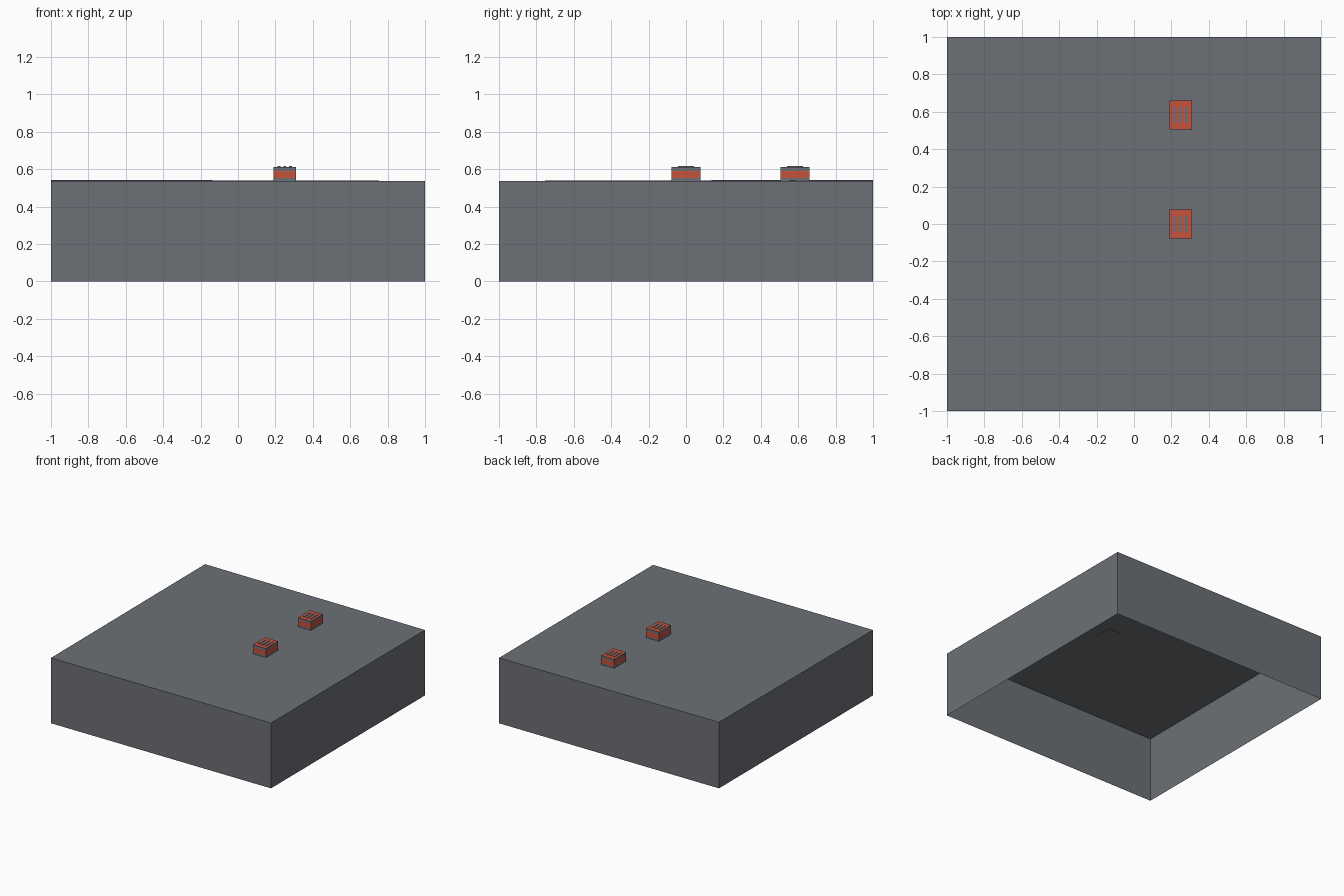
import bpy
import bmesh
from mathutils import Vector

cube = bpy.data.objects.get("Cube")
if cube:
    bpy.data.objects.remove(cube, do_unlink=True)


def material(name, color):
    mat = bpy.data.materials.new(name)
    mat.use_nodes = True
    mat.diffuse_color = color
    mat.node_tree.nodes["Principled BSDF"].inputs["Base Color"].default_value = color
    return mat


slate = material("slate grey", (0.15, 0.16, 0.18, 1))
brick = material("brick red", (0.56, 0.085, 0.045, 1))


def finish(name, bm, materials):
    mesh = bpy.data.meshes.new(name)
    bm.to_mesh(mesh)
    bm.free()
    for mat in materials:
        mesh.materials.append(mat)
    obj = bpy.data.objects.new(name, mesh)
    bpy.context.collection.objects.link(obj)
    return obj


def box_mesh(low, high):
    low, high = Vector(low), Vector(high)
    bm = bmesh.new()
    bmesh.ops.create_cube(bm, size=1)
    for v in bm.verts:
        v.co = (low + high) / 2 + v.co * (high - low)
    return bm


# Ground block: a thin shell, open underneath, with one slightly raised corner
TOP = 0.537
bm = box_mesh((-1, -1, 0), (1, 1, TOP))
bm.normal_update()
bmesh.ops.delete(bm, geom=[f for f in bm.faces if f.normal.z < -0.5], context="FACES")
for v in bm.verts:
    if v.co.x < 0 < v.co.y and v.co.z > 0.1:
        v.co.z += 0.006
finish("ground_block", bm, [slate])


def building(prefix, x, y):
    half_x, half_y, roof = 0.059, 0.078, 0.612
    # Body, cut into bands: grey base, red middle, grey parapet, red roof
    bm = box_mesh((x - half_x, y - half_y, TOP - 0.002), (x + half_x, y + half_y, roof))
    for z in (0.552, 0.591):
        bmesh.ops.bisect_plane(bm, geom=bm.verts[:] + bm.edges[:] + bm.faces[:],
                               plane_co=(0, 0, z), plane_no=(0, 0, 1))
    bm.normal_update()
    for f in bm.faces:
        middle = 0.552 < f.calc_center_median().z < 0.591
        f.material_index = 1 if middle or f.normal.z > 0.5 else 0
    finish(prefix + "_building", bm, [slate, brick])

    # Three slim vents on the roof
    for i in (-1, 0, 1):
        cx = x + i * 0.031
        bm = box_mesh((cx - 0.007, y - 0.042, roof - 0.002), (cx + 0.007, y + 0.042, roof + 0.004))
        finish(f"{prefix}_roof_vent_{i + 2}", bm, [slate])


building("front", 0.25, 0.0)
building("back", 0.25, 0.583)
